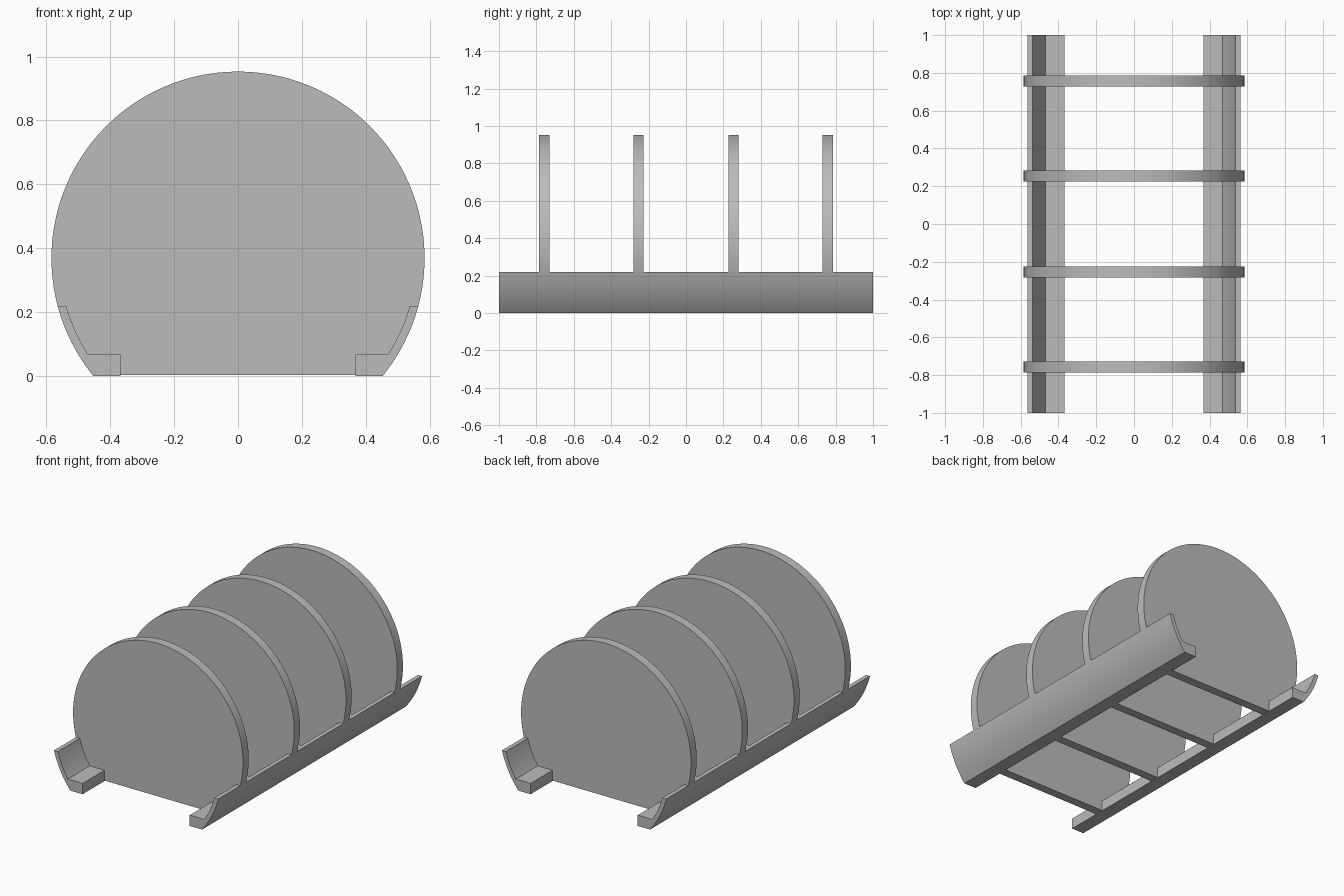
import bpy
import bmesh
from math import asin, cos, sin, pi, radians

cube = bpy.data.objects.get("Cube")
if cube:
    bpy.data.objects.remove(cube, do_unlink=True)

RADIUS = 0.584
INNER = 0.558
AXIS_Z = 0.369
RAIL_TOP = 0.22
PLATE_THICK = 0.056

grey = bpy.data.materials.new("plain grey")
grey.use_nodes = True
colour = (0.5, 0.5, 0.5, 1)
grey.diffuse_color = colour
grey.node_tree.nodes["Principled BSDF"].inputs["Base Color"].default_value = colour


def arc(radius, start, end, steps):
    """Points in x, z on a circle about the cradle axis."""
    angles = [start + (end - start) * i / steps for i in range(steps + 1)]
    return [(radius * cos(a), AXIS_Z + radius * sin(a)) for a in angles]


def angle_at(radius, z):
    return asin((z - AXIS_Z) / radius)


def extrude_profile(name, points, y, depth):
    """Solid with an x, z outline, centred on y."""
    bm = bmesh.new()
    face = bm.faces.new([bm.verts.new((x, y - depth / 2, z)) for x, z in points])
    result = bmesh.ops.extrude_face_region(bm, geom=[face])
    moved = [v for v in result["geom"] if isinstance(v, bmesh.types.BMVert)]
    bmesh.ops.translate(bm, verts=moved, vec=(0, depth, 0))
    bmesh.ops.recalc_face_normals(bm, faces=bm.faces)
    mesh = bpy.data.meshes.new(name)
    bm.to_mesh(mesh)
    bm.free()
    mesh.materials.append(grey)
    obj = bpy.data.objects.new(name, mesh)
    bpy.context.collection.objects.link(obj)
    bpy.ops.object.select_all(action="DESELECT")
    obj.select_set(True)
    bpy.context.view_layer.objects.active = obj
    bpy.ops.object.shade_smooth_by_angle(angle=radians(30))
    return obj


# Curved side rails with a flat foot reaching inwards
rail = arc(RADIUS, angle_at(RADIUS, 0), angle_at(RADIUS, RAIL_TOP), 12)
rail += arc(INNER, angle_at(INNER, RAIL_TOP), angle_at(INNER, 0.067), 12)
rail += [(0.368, 0.067), (0.368, 0)]
extrude_profile("left_rail", rail, 0, 2)
extrude_profile("right_rail", [(-x, z) for x, z in rail], 0, 2)

# Round divider plates, flat at the bottom and let into the rails
seat = RADIUS - 0.012
rim_start = angle_at(RADIUS, RAIL_TOP - 0.005)
rim = arc(RADIUS, rim_start, pi - rim_start, 96)
tenon = arc(seat, angle_at(seat, 0.003), angle_at(seat, RAIL_TOP - 0.005), 12)
plate = tenon + rim + [(-x, z) for x, z in reversed(tenon)]
for i, y in enumerate((-0.757, -0.254, 0.254, 0.757)):
    extrude_profile(f"divider_plate_{i + 1}", plate, y, PLATE_THICK)
